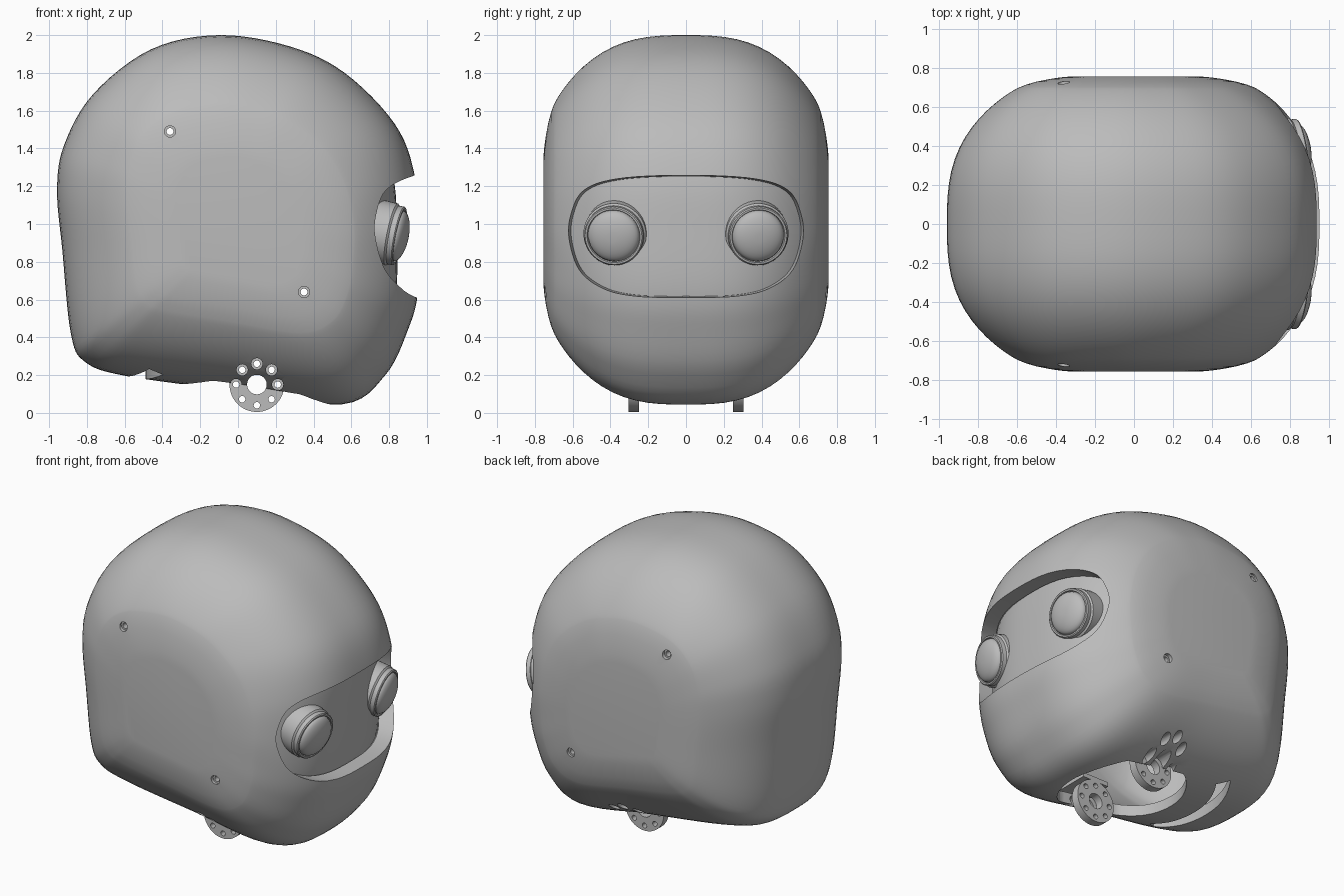
import bpy
import bmesh
import math
from mathutils import Vector, Matrix

cube = bpy.data.objects.get("Cube")
if cube:
    bpy.data.objects.remove(cube, do_unlink=True)

grey = bpy.data.materials.new("plain grey")
grey.use_nodes = True
grey.diffuse_color = (0.5, 0.5, 0.5, 1)
grey.node_tree.nodes["Principled BSDF"].inputs["Base Color"].default_value = grey.diffuse_color

# Side profile of the head: widest outline, and the matching outline of the side panel (x, z)
OUTER = [(-.1, 2), (-.46, 1.925), (-.765, 1.69), (-.92, 1.42), (-.958, 1.18), (-.93, .86),
         (-.885, .42), (-.81, .27), (-.59, .195), (0, .115), (.55, .045), (.78, .2), (.9, .44),
         (.953, .64), (.957, .95), (.935, 1.26), (.83, 1.53), (.565, 1.8), (.275, 1.94)]
PANEL = [(-.1, 1.63), (-.36, 1.58), (-.51, 1.46), (-.575, 1.29), (-.585, 1.12), (-.56, .87),
         (-.53, .66), (-.47, .575), (-.36, .54), (-.02, .48), (.33, .425), (.5, .49), (.58, .64),
         (.605, .8), (.612, .98), (.57, 1.19), (.46, 1.39), (.275, 1.54), (.1, 1.605)]
# Half of the face opening (y, z), from top centre to bottom centre
OPENING = [(0, 1.24), (.35, 1.225), (.53, 1.17), (.6, 1.05), (.61, .92),
           (.55, .76), (.42, .67), (.25, .635), (0, .63)]
PANEL_Y = .7
JOINT = (.1, .15)


def closed_spline(points, steps=6):
    """Smooth closed curve through the control points."""
    pts = [Vector(p) for p in points]
    n, out = len(pts), []
    for i in range(n):
        a, b, c, d = (pts[(i + k) % n] for k in (-1, 0, 1, 2))
        for k in range(steps):
            t = k / steps
            out.append(b + (c - a) * t / 2 + (a * 2 - b * 5 + c * 4 - d) * t * t / 2
                       + (b * 3 - a - c * 3 + d) * t ** 3 / 2)
    return out


def make_object(name, bm):
    bmesh.ops.recalc_face_normals(bm, faces=bm.faces)
    mesh = bpy.data.meshes.new(name)
    bm.to_mesh(mesh)
    bm.free()
    mesh.materials.append(grey)
    obj = bpy.data.objects.new(name, mesh)
    bpy.context.collection.objects.link(obj)
    return obj


def loft(name, rings):
    """Skin a row of equal rings and cap both ends."""
    bm = bmesh.new()
    rows = [[bm.verts.new(p) for p in ring] for ring in rings]
    n = len(rows[0])
    for low, high in zip(rows, rows[1:]):
        for i in range(n):
            j = (i + 1) % n
            bm.faces.new((low[i], low[j], high[j], high[i]))
    bm.faces.new(rows[0])
    bm.faces.new(rows[-1])
    return make_object(name, bm)


def rods(name, specs, segments=24):
    """Separate cylinders along y, each given as (x, z, radius, y start, y end)."""
    bm = bmesh.new()
    for x, z, r, start, end in specs:
        place = Matrix.Translation((x, (start + end) / 2, z)) @ Matrix.Rotation(math.pi / 2, 4, 'X')
        bmesh.ops.create_cone(bm, cap_ends=True, segments=segments, radius1=r, radius2=r,
                              depth=end - start, matrix=place)
    return make_object(name, bm)


def boolean(target, cutter, operation='DIFFERENCE'):
    mod = target.modifiers.new("cut", 'BOOLEAN')
    mod.operation, mod.object, mod.solver = operation, cutter, 'EXACT'
    bpy.context.view_layer.objects.active = target
    bpy.ops.object.modifier_apply(modifier=mod.name)
    bpy.data.objects.remove(cutter, do_unlink=True)


def smooth(obj, angle=35):
    bpy.ops.object.select_all(action='DESELECT')
    obj.select_set(True)
    bpy.context.view_layer.objects.active = obj
    bpy.ops.object.shade_smooth_by_angle(angle=math.radians(angle))


def head_body(name, scale):
    """Pillow-shaped head, scaled about its middle."""
    half = []
    steps = 16
    for k in range(steps + 1):
        y = PANEL_Y * math.sin(k / steps * math.pi / 2)
        bulge = max(0, 1 - (y / PANEL_Y) ** 2.85) ** .9
        half.append((y, bulge, 1))
    # Gently domed side panel
    half += [(.714, 0, .94), (.729, 0, .85), (.742, 0, .74), (.75, 0, .65), (.755, 0, .56)]
    layers = [(-y, g, s) for y, g, s in reversed(half[1:])] + half
    rings = []
    for y, bulge, shrink in layers:
        mix = [Vector(p).lerp(Vector(o), bulge) for p, o in zip(PANEL, OUTER)]
        rings.append([(p.x * shrink * scale[0], y * scale[1], 1 + (p.y - 1) * shrink * scale[2])
                      for p in closed_spline(mix)])
    return loft(name, rings)


def face_prism(name, x_sizes):
    """Face opening outline pushed along x, with a size at each x."""
    outline = closed_spline(OPENING + [(-y, z) for y, z in reversed(OPENING[1:-1])])
    middle = .935
    return loft(name, [[(x, p.x * s, middle + (p.y - middle) * s) for p in outline]
                       for x, s in x_sizes])


def arc(radius, start, end, count):
    """Points on a circle around the neck joint, angles in degrees."""
    angles = [math.radians(start + (end - start) * k / count) for k in range(count + 1)]
    return [(JOINT[0] + radius * math.cos(a), radius * math.sin(a)) for a in angles]


def joint_holes(name, radius):
    """Large centre hole with a ring of eight around it."""
    angles = [k * math.pi / 4 for k in range(8)]
    ring = [(JOINT[0] + .11 * math.cos(a), JOINT[1] + .11 * math.sin(a), radius, -1, 1) for a in angles]
    return rods(name, ring + [(*JOINT, .052, -1, 1)])


# Hollow shell with flared face opening
shell = head_body("head_shell", (1, 1, 1))
boolean(shell, head_body("cavity_cutter", (.9, .92, .92)))
boolean(shell, face_prism("face_cutter", [(.5, .965), (1.1, 1.095)]))

# Flat-sided neck opening and curved slot behind it
neck = [(x, max(-.33, min(.33, y))) for x, y in arc(.4, 0, 360, 64)[:-1]]
slot = arc(.68, 147, 213, 20) + arc(.59, 213, 147, 20)
for label, outline in (("neck_cutter", neck), ("slot_cutter", slot)):
    boolean(shell, loft(label, [[(x, y, z) for x, y in outline] for z in (-.2, .4)]))

# Bolt holes through the side panels, with countersinks
bolts = [(-.36, 1.49, .705), (.35, .64, .725)]
boolean(shell, rods("bolt_cutter", [(x, z, .018, -1, 1) for x, z, _ in bolts]))
boolean(shell, rods("countersink_cutter",
                    [(x, z, .03, *ends) for x, z, y in bolts for ends in ((y, 1), (-1, -y))]))

# Access holes in line with the neck joint
boolean(shell, joint_holes("access_cutter", .03))
smooth(shell)

# Recessed face panel
face = head_body("face_panel", (.88, .96, .95))
boolean(face, face_prism("face_panel_cutter", [(.5, 1.1), (1.1, 1.1)]), 'INTERSECT')
smooth(face)

# Neck joint plates and their brackets
for side, label in ((1, "left"), (-1, "right")):
    ends = sorted((side * .25, side * .305))
    plate = rods(label + "_joint_plate", [(*JOINT, .145, *ends)], 48)
    boolean(plate, joint_holes("plate_cutter", .017))
    smooth(plate)
    bm = bmesh.new()
    bmesh.ops.create_cube(bm, size=1, matrix=Matrix.Translation((JOINT[0], side * .375, .305))
                          @ Matrix.Diagonal((.2, .25, .03, 1)))
    make_object(label + "_joint_bracket", bm)

# Eyes: stepped round housing with a domed lens (radius, height)
profile = [(.172, -.13), (.168, -.02), (.158, -.01), (.158, .018), (.152, .024), (.142, .024), (.138, .014)]
profile += [(.136 * math.cos(a), .016 + .052 * math.sin(a))
            for a in (k * math.pi / 18 for k in range(9))]
for side, label in ((1, "left"), (-1, "right")):
    rings = [[(r * math.cos(k * math.pi / 24), r * math.sin(k * math.pi / 24), h) for k in range(48)]
             for r, h in profile]
    eye = loft(label + "_eye", rings)
    turn = Vector((1, side * .16, -.2)).to_track_quat('Z', 'Y').to_matrix().to_4x4()
    eye.data.transform(Matrix.Translation((.833, side * .38, .94)) @ turn)
    smooth(eye, 30)
